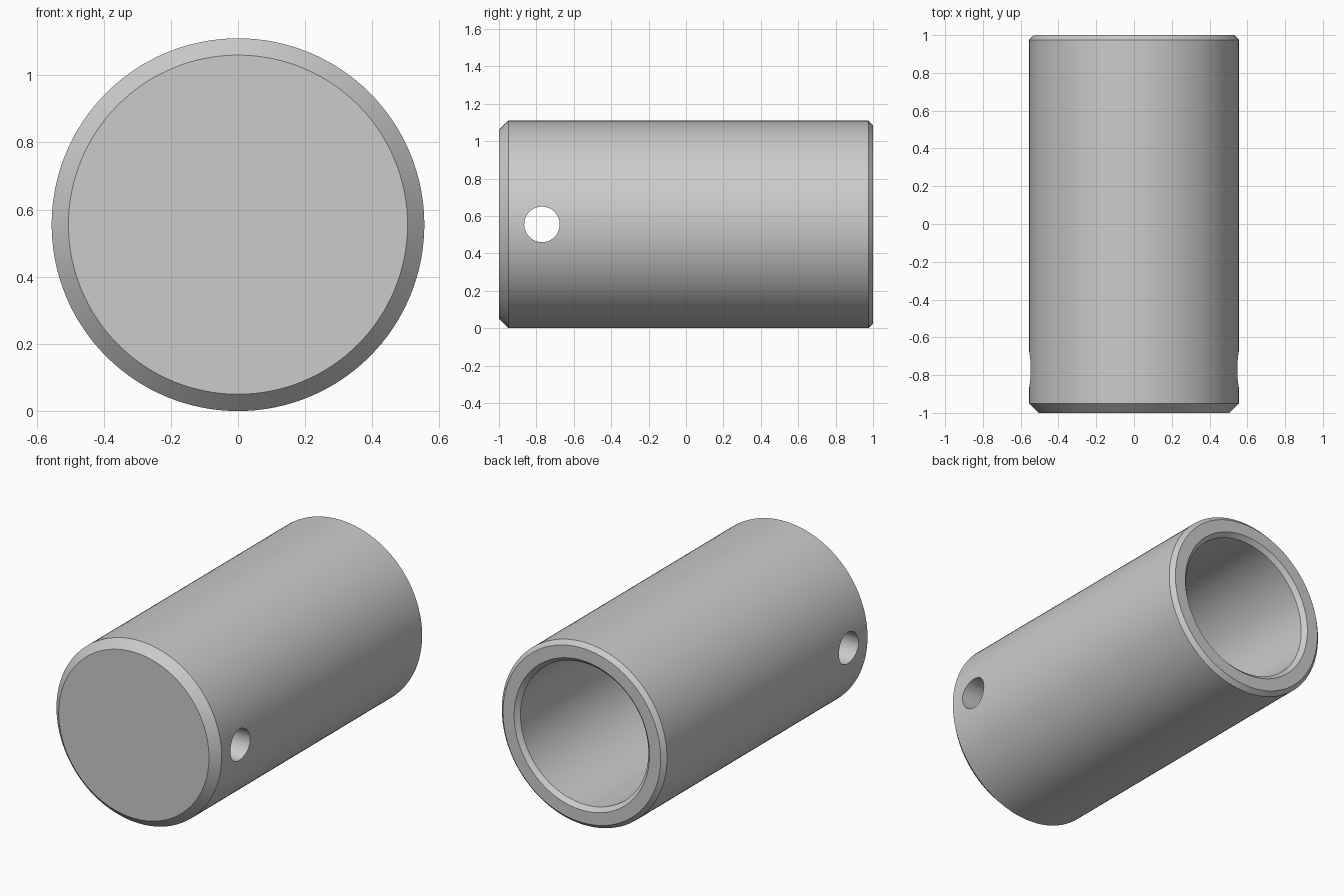
import bpy
import bmesh
import math
from mathutils import Matrix, Vector

cube = bpy.data.objects.get("Cube")
if cube:
    bpy.data.objects.remove(cube, do_unlink=True)

RADIUS = 0.555
SEGMENTS = 128

grey = bpy.data.materials.new("plain grey")
grey.use_nodes = True
colour = (0.6, 0.6, 0.6, 1)
grey.diffuse_color = colour
grey.node_tree.nodes["Principled BSDF"].inputs["Base Color"].default_value = colour


def add_object(name, bm):
    mesh = bpy.data.meshes.new(name)
    bmesh.ops.recalc_face_normals(bm, faces=bm.faces)
    bm.to_mesh(mesh)
    bm.free()
    mesh.materials.append(grey)
    obj = bpy.data.objects.new(name, mesh)
    bpy.context.collection.objects.link(obj)
    return obj


# Sleeve: closed chamfered front, blind bore open at the back (radius, y)
profile = [(0.505, -1), (RADIUS, -0.95), (RADIUS, 0.975), (0.53, 1),
           (0.455, 1), (0.43, 0.975), (0.43, -0.55)]
bm = bmesh.new()
rings = []
for radius, y in profile:
    ring = []
    for i in range(SEGMENTS):
        a = math.tau * i / SEGMENTS
        ring.append(bm.verts.new((radius * math.cos(a), y, RADIUS + radius * math.sin(a))))
    rings.append(ring)
for r0, r1 in zip(rings, rings[1:]):
    for i in range(SEGMENTS):
        j = (i + 1) % SEGMENTS
        bm.faces.new((r0[i], r0[j], r1[j], r1[i]))
bm.faces.new(rings[0])
bm.faces.new(rings[-1])
sleeve = add_object("sleeve", bm)

# Cross hole through the solid front end
bm = bmesh.new()
bmesh.ops.create_cone(bm, cap_ends=True, segments=48, radius1=0.095, radius2=0.095, depth=1.5,
                      matrix=Matrix.Translation(Vector((0, -0.77, RADIUS))) @ Matrix.Rotation(math.pi / 2, 4, "Y"))
cutter = add_object("cross_hole_cutter", bm)
cutter.hide_render = True

cut = sleeve.modifiers.new("cross_hole", "BOOLEAN")
cut.operation = "DIFFERENCE"
cut.solver = "EXACT"
cut.object = cutter

bpy.ops.object.select_all(action="DESELECT")
sleeve.select_set(True)
bpy.context.view_layer.objects.active = sleeve
bpy.ops.object.modifier_apply(modifier=cut.name)
bpy.data.objects.remove(cutter, do_unlink=True)
bpy.ops.object.shade_smooth_by_angle(angle=math.radians(30))
